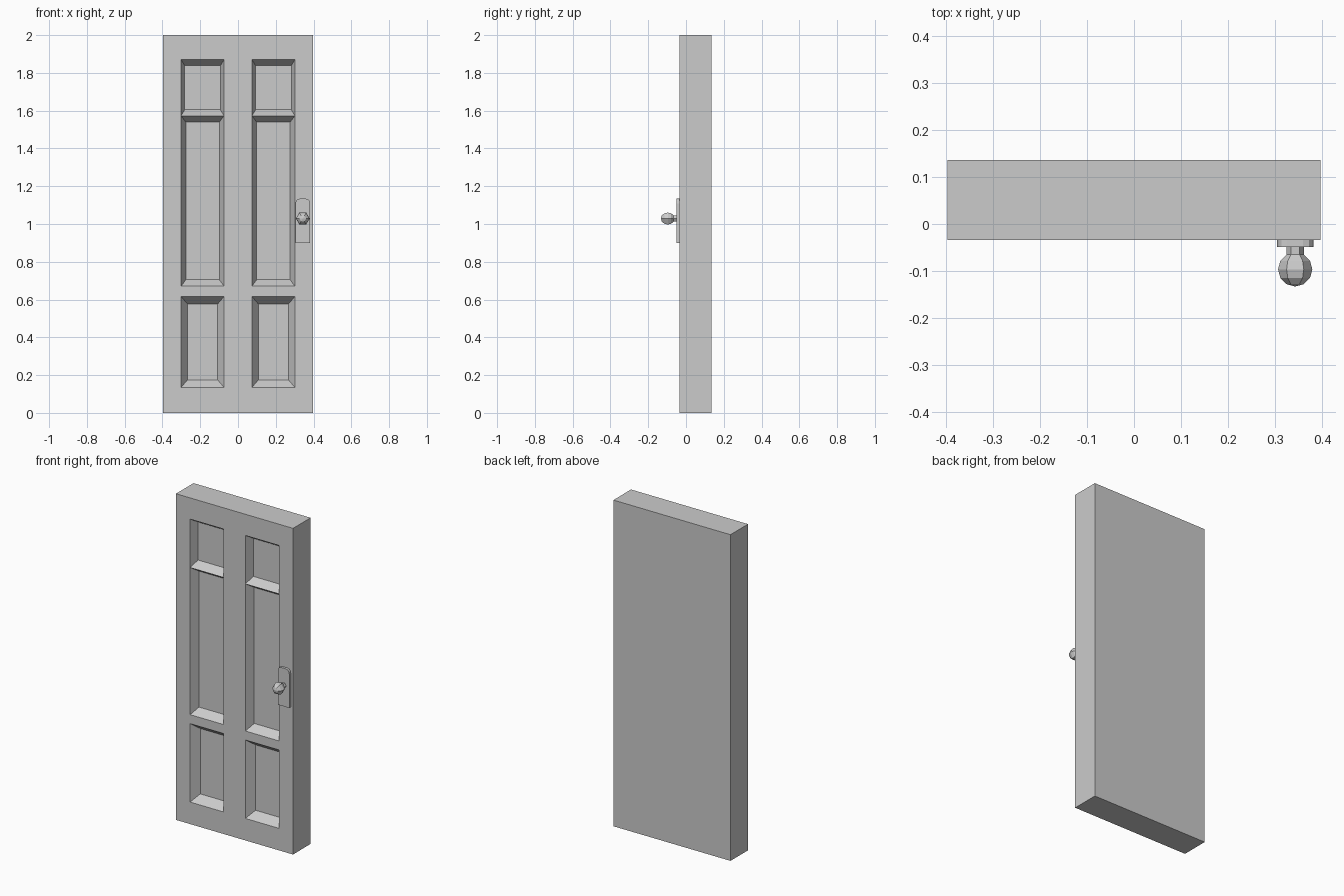
import bpy, bmesh, math

if "Cube" in bpy.data.objects:
    bpy.data.objects.remove(bpy.data.objects["Cube"])


def finish(bm, name):
    bmesh.ops.recalc_face_normals(bm, faces=bm.faces[:])
    mesh = bpy.data.meshes.new(name)
    bm.to_mesh(mesh)
    bm.free()
    obj = bpy.data.objects.new(name, mesh)
    bpy.context.collection.objects.link(obj)
    return obj


FRONT, BACK = -0.034, 0.136

# Door slab: front face laid out as a grid of stiles, rails and panels
xs = [-0.397, -0.301, -0.074, 0.074, 0.301, 0.397]
zs = [0, 0.135, 0.616, 0.671, 1.573, 1.87, 2]
DEPTH = 0.05
# row index -> bevel width in x and z of the recessed panels
panel_rows = {1: (0.034, 0.04), 3: (0.025, 0.034), 4: (0.019, 0.032)}

bm = bmesh.new()
grid = [[bm.verts.new((x, FRONT, z)) for x in xs] for z in zs]
panels = []
for r in range(len(zs) - 1):
    for c in range(len(xs) - 1):
        f = bm.faces.new((grid[r][c], grid[r][c + 1],
                          grid[r + 1][c + 1], grid[r + 1][c]))
        if c in (1, 3) and r in panel_rows:
            panels.append((f, panel_rows[r]))

# Slab sides and back
border = [e for e in bm.edges if e.is_boundary]
new = bmesh.ops.extrude_edge_only(bm, edges=border)["geom"]
for v in new:
    if isinstance(v, bmesh.types.BMVert):
        v.co.y = BACK
bmesh.ops.contextual_create(bm, geom=[e for e in bm.edges if e.is_boundary])

# Sloped recesses of the six panels
for f, (dx, dz) in panels:
    px = [v.co.x for v in f.verts]
    pz = [v.co.z for v in f.verts]
    x0, x1, z0, z1 = min(px), max(px), min(pz), max(pz)
    bmesh.ops.inset_individual(bm, faces=[f], thickness=0.01)
    for v in f.verts:
        v.co.x = x0 + dx if v.co.x < (x0 + x1) / 2 else x1 - dx
        v.co.z = z0 + dz if v.co.z < (z0 + z1) / 2 else z1 - dz
        v.co.y = FRONT + DEPTH
finish(bm, "door_panel")

# Handle plate with rounded top corners
KX, KZ = 0.343, 1.029
half = [(0.039, 0.9), (0.039, 1.108), (0.036, 1.121), (0.029, 1.13), (0.017, 1.134)]
outline = half + [(-x, z) for x, z in reversed(half)]
bm = bmesh.new()
face = bm.faces.new([bm.verts.new((KX + x, FRONT, z)) for x, z in outline])
ext = bmesh.ops.extrude_face_region(bm, geom=[face], use_keep_orig=True)["geom"]
for v in ext:
    if isinstance(v, bmesh.types.BMVert):
        v.co.y = -0.049
finish(bm, "handle_plate")

# Six-sided stem and knob, turned around the y axis
R, KY = 0.0365, -0.0965
profile = [(R * 0.5, -0.045)]
profile += [(R * math.sin(math.radians(a)), KY + R * math.cos(math.radians(a)))
            for a in range(30, 180, 30)]
bm = bmesh.new()
rings = [[bm.verts.new((KX + r * math.cos(k * math.pi / 3), y,
                        KZ + r * math.sin(k * math.pi / 3))) for k in range(6)]
         for r, y in profile]
tip = bm.verts.new((KX, KY - R, KZ))
bm.faces.new(rings[0])
for k in range(6):
    n = (k + 1) % 6
    for a, b in zip(rings, rings[1:]):
        bm.faces.new((a[k], a[n], b[n], b[k]))
    bm.faces.new((rings[-1][k], rings[-1][n], tip))
finish(bm, "door_knob")
